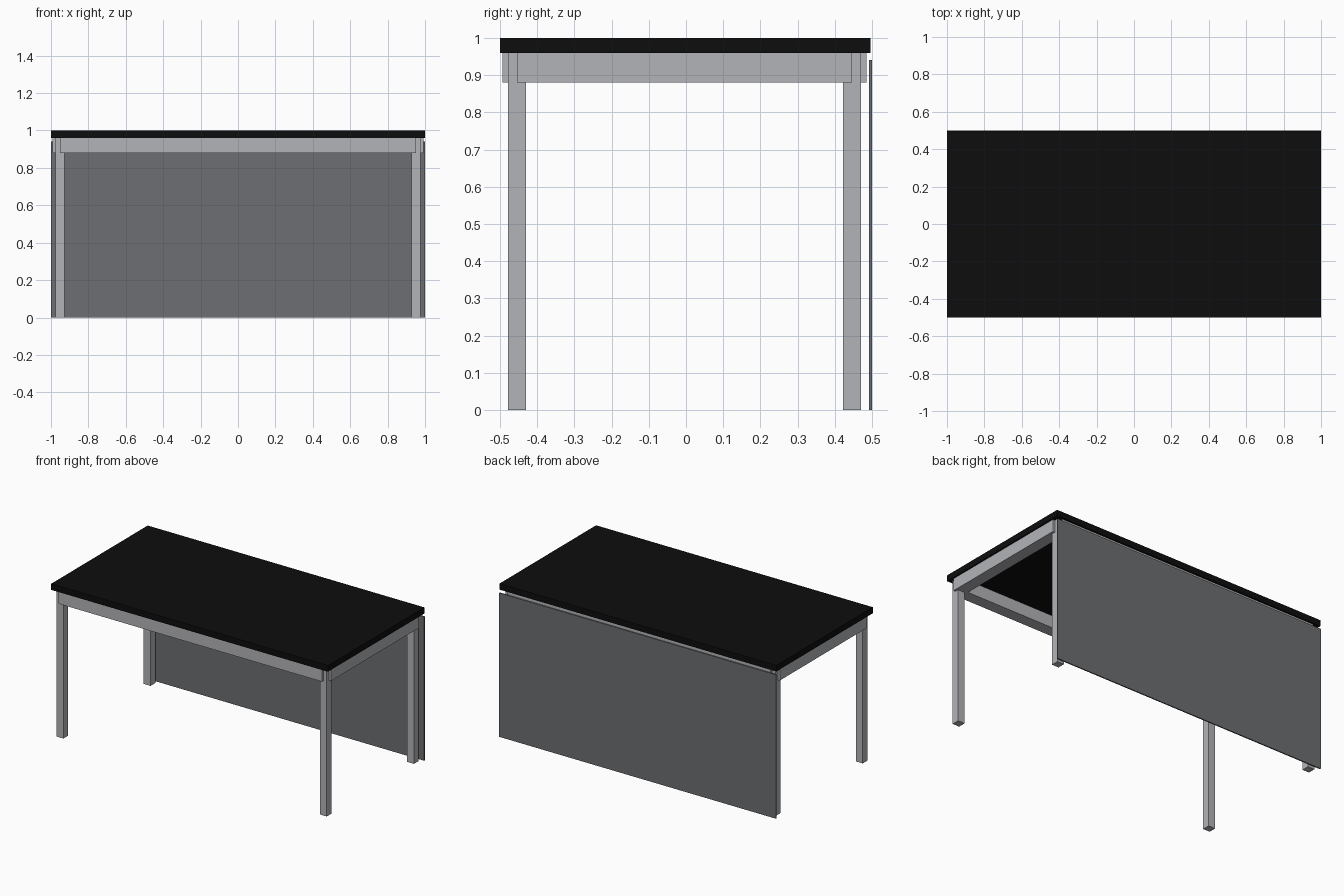
import bpy

cube = bpy.data.objects.get("Cube")
if cube:
    bpy.data.objects.remove(cube, do_unlink=True)


def material(name, color):
    m = bpy.data.materials.new(name)
    m.use_nodes = True
    m.diffuse_color = (*color, 1)
    bsdf = next(n for n in m.node_tree.nodes if n.type == 'BSDF_PRINCIPLED')
    bsdf.inputs["Base Color"].default_value = (*color, 1)
    return m


black = material("black", (0.004, 0.004, 0.004))
silver = material("silver grey", (0.45, 0.455, 0.475))
slate = material("slate grey", (0.15, 0.156, 0.168))


def box(name, x, y, z, mat):
    """Box spanning the given (low, high) range on each axis."""
    spans = (x, y, z)
    bpy.ops.mesh.primitive_cube_add(size=1, location=[(a + b) / 2 for a, b in spans])
    ob = bpy.context.object
    ob.name = name
    ob.scale = [b - a for a, b in spans]
    bpy.ops.object.transform_apply(location=False, rotation=False, scale=True)
    ob.data.materials.append(mat)
    return ob


def around(center, half):
    return (center - half, center + half)


LEG_X = 0.952
FRONT_Y, BACK_Y = -0.454, 0.446
LEG, RAIL = 0.0245, 0.039
UNDER = 0.96
RAIL_Z = (0.88, UNDER)

# Table top
box("table_top", (-1, 1), (-0.5, 0.496), (UNDER, 1), black)

# Legs, and rails running between the leg centres
for end, y in (("front", FRONT_Y), ("back", BACK_Y)):
    for side, x in (("left", LEG_X), ("right", -LEG_X)):
        box(f"{end}_{side}_leg", around(x, LEG), around(y, LEG), (0, UNDER), silver)
    box(f"{end}_rail", (-LEG_X, LEG_X), around(y, RAIL), RAIL_Z, silver)
for side, x in (("left", LEG_X), ("right", -LEG_X)):
    box(f"{side}_rail", around(x, RAIL), (FRONT_Y, BACK_Y), RAIL_Z, silver)

# Thin panel closing the back
box("back_panel", (-1, 1), (0.492, 0.5), (0, 0.94), slate)
